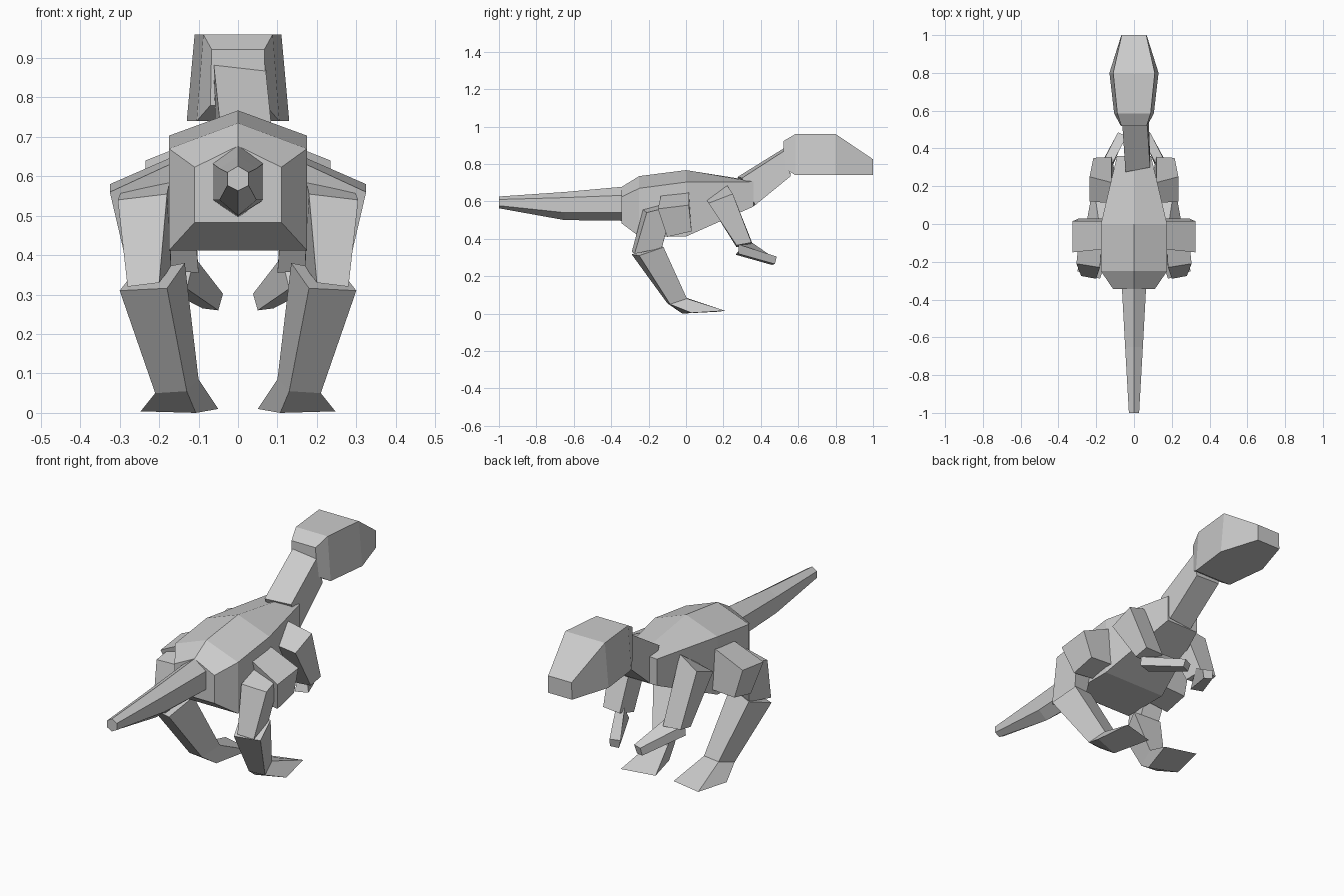
import bpy, bmesh


def loft(name, rings, mirror=False):
    """Skin closed rings of points, cap both ends, optionally mirror across x."""
    bm = bmesh.new()
    vs = [[bm.verts.new(p) for p in ring] for ring in rings]
    n = len(vs[0])
    for a, b in zip(vs, vs[1:]):
        for i in range(n):
            j = (i + 1) % n
            bm.faces.new((a[i], a[j], b[j], b[i]))
    bm.faces.new(vs[0])
    bm.faces.new(vs[-1])
    bmesh.ops.recalc_face_normals(bm, faces=bm.faces)
    me = bpy.data.meshes.new(name)
    bm.to_mesh(me)
    bm.free()
    ob = bpy.data.objects.new(name, me)
    bpy.context.collection.objects.link(ob)
    if mirror:
        mod = ob.modifiers.new("Mirror", 'MIRROR')
        mod.use_mirror_merge = False
    return ob


def body_ring(y, w, ridge, side, bottom):
    return [(0, y, ridge), (w, y, side), (w, y, bottom), (-w, y, bottom), (-w, y, side)]


def tail_ring(y, w, top, upper, lower, bottom):
    return [(0, y, top), (w, y, upper), (w, y, lower),
            (0, y, bottom), (-w, y, lower), (-w, y, upper)]


def head_ring(y, wt, wb, top, bottom):
    return [(-wt, y, top), (wt, y, top), (wb, y, bottom), (-wb, y, bottom)]


# Torso with a ridged back
loft("torso", [body_ring(*r) for r in (
    (-0.345, 0.11, 0.677, 0.623, 0.483),
    (-0.25, 0.175, 0.735, 0.67, 0.412),
    (0.0, 0.175, 0.767, 0.703, 0.412),
    (0.36, 0.09, 0.71, 0.705, 0.572))])

# Tail
loft("tail", [tail_ring(*r) for r in (
    (-0.32, 0.065, 0.68, 0.633, 0.54, 0.496),
    (-0.65, 0.047, 0.65, 0.62, 0.54, 0.5),
    (-1.0, 0.027, 0.626, 0.61, 0.577, 0.563))])

# Head
loft("head", [head_ring(*r) for r in (
    (0.52, 0.067, 0.07, 0.922, 0.78),
    (0.585, 0.088, 0.105, 0.96, 0.74),
    (0.80, 0.11, 0.13, 0.96, 0.74),
    (1.0, 0.065, 0.067, 0.825, 0.74))])

# Neck, slightly twisted
loft("neck", [
    [(-0.045, 0.275, 0.73), (0.085, 0.30, 0.725), (0.085, 0.37, 0.58), (-0.05, 0.36, 0.575)],
    [(-0.062, 0.53, 0.888), (0.07, 0.53, 0.873), (0.078, 0.56, 0.735), (-0.058, 0.56, 0.74)]])

# Hind legs: hip, thigh, shin, foot
loft("hip", [
    [(-0.325, -0.15, 0.56), (-0.325, 0.015, 0.58), (-0.29, 0.03, 0.44), (-0.29, -0.10, 0.41)],
    [(-0.13, -0.13, 0.65), (-0.13, 0.015, 0.665), (-0.10, 0.03, 0.45), (-0.10, -0.10, 0.43)]],
    mirror=True)
loft("thigh", [
    [(-0.305, -0.21, 0.54), (-0.18, -0.23, 0.555), (-0.17, -0.06, 0.60), (-0.29, -0.07, 0.575)],
    [(-0.28, -0.275, 0.32), (-0.20, -0.29, 0.33), (-0.17, -0.15, 0.37), (-0.26, -0.13, 0.35)]],
    mirror=True)
ankle = [(-0.21, -0.085, 0.05), (-0.13, -0.10, 0.055), (-0.10, 0.0, 0.085), (-0.185, 0.005, 0.08)]
loft("shin", [
    [(-0.30, -0.25, 0.31), (-0.18, -0.29, 0.316), (-0.135, -0.16, 0.38), (-0.265, -0.12, 0.355)],
    ankle], mirror=True)
loft("foot", [
    ankle,
    [(-0.247, 0.03, 0.004), (-0.107, -0.02, 0.0), (-0.05, 0.17, 0.01), (-0.215, 0.21, 0.015)]],
    mirror=True)

# Arms: upper arm and forearm
loft("upper_arm", [
    [(-0.235, 0.12, 0.59), (-0.235, 0.25, 0.64), (-0.12, 0.22, 0.685), (-0.12, 0.11, 0.61)],
    [(-0.215, 0.27, 0.365), (-0.215, 0.35, 0.38), (-0.12, 0.355, 0.375), (-0.10, 0.27, 0.355)]],
    mirror=True)
loft("forearm", [
    [(-0.195, 0.28, 0.32), (-0.19, 0.28, 0.37), (-0.11, 0.33, 0.395), (-0.13, 0.265, 0.315)],
    [(-0.09, 0.475, 0.265), (-0.085, 0.485, 0.305), (-0.038, 0.465, 0.302), (-0.05, 0.46, 0.26)]],
    mirror=True)
